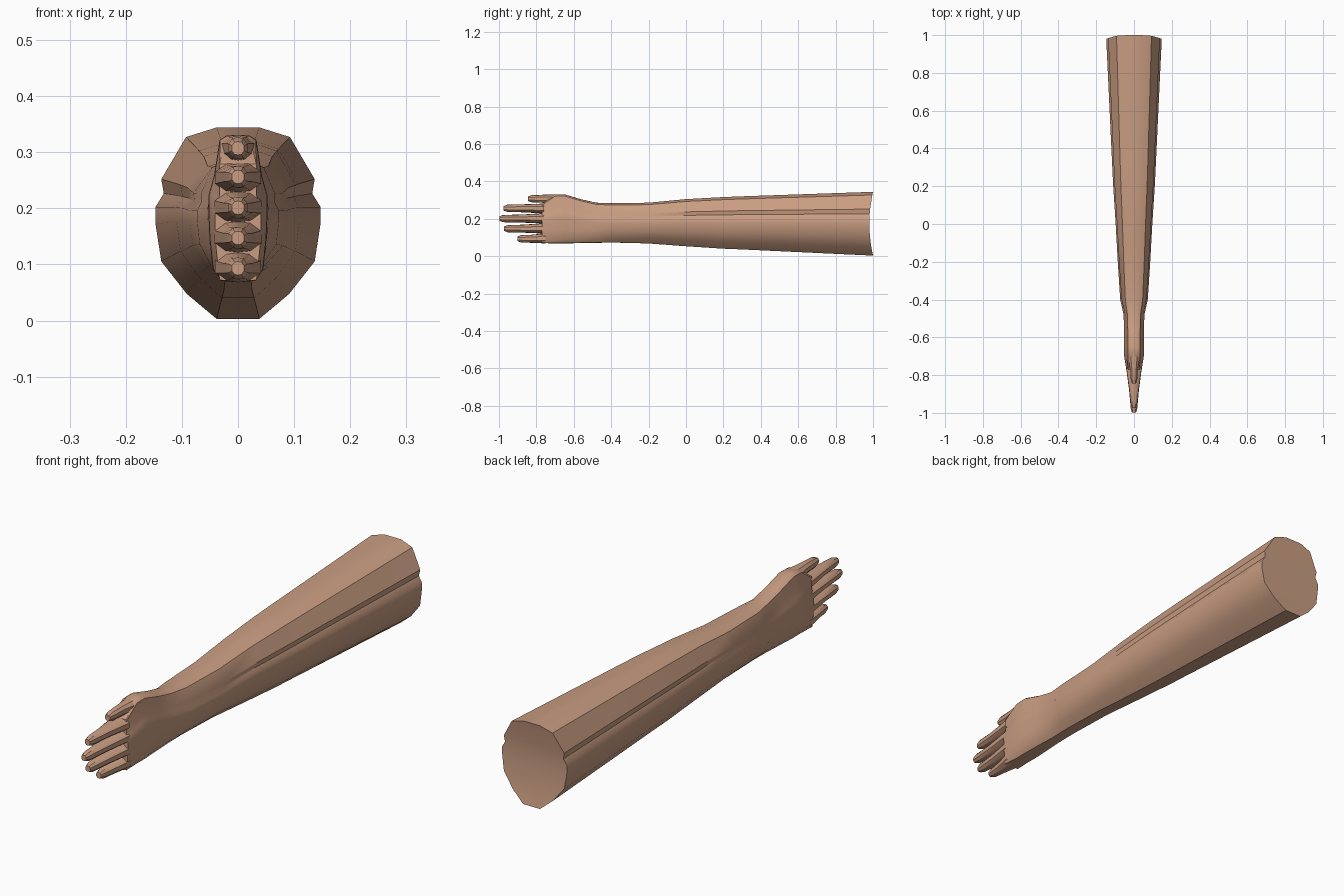
import bpy, bmesh

if "Cube" in bpy.data.objects:
    bpy.data.objects.remove(bpy.data.objects["Cube"])

skin = bpy.data.materials.new("skin")
skin.diffuse_color = (0.59, 0.34, 0.225, 1)
skin.use_nodes = True
skin.node_tree.nodes["Principled BSDF"].inputs["Base Color"].default_value = skin.diffuse_color

# Half cross-sections from top to bottom: (side, height) from -1 to 1
ARM = [(0, 1), (.26, 1), (.63, .9), (.93, .46), (.90, .31), (1, .17),
       (1, -.01), (.93, -.4), (.62, -.74), (.26, -1), (0, -1)]
PALM = [(0, 1), (.4, .99), (.62, .93), (.8, .46), (.9, .31), (1, .17),
        (1, -.01), (.96, -.4), (.85, -.82), (.55, -.98), (0, -1)]
FINGER = [(0, 1), (.55, .9), (1, .4), (1, -.4), (.55, -.9), (0, -1)]


def blend(a, b, t):
    return [(p[0] + (q[0] - p[0]) * t, p[1] + (q[1] - p[1]) * t) for p, q in zip(a, b)]


def ring(bm, half, y, width, bottom, top, bow=0.0):
    """One mirrored cross-section; bow pushes its top and bottom along y."""
    full = half + [(-u, v) for u, v in half[-2:0:-1]]
    mid, h = (top + bottom) / 2, (top - bottom) / 2
    return [bm.verts.new((u * width, y + bow * v * v, mid + v * h)) for u, v in full]


def bridge(bm, a, b):
    n = len(a)
    for i in range(n):
        j = (i + 1) % n
        bm.faces.new((a[i], a[j], b[j], b[i]))


def ladder_cap(bm, r):
    """Close a ring with strips running from side to side."""
    n = len(r)
    half = n // 2
    bm.faces.new((r[0], r[1], r[n - 1]))
    for i in range(1, half - 1):
        bm.faces.new((r[i], r[i + 1], r[n - i - 1], r[n - i]))
    bm.faces.new((r[half - 1], r[half], r[half + 1]))


def finish(bm, name):
    bmesh.ops.recalc_face_normals(bm, faces=bm.faces)
    me = bpy.data.meshes.new(name)
    bm.to_mesh(me)
    bm.free()
    me.materials.append(skin)
    ob = bpy.data.objects.new(name, me)
    bpy.context.collection.objects.link(ob)
    bpy.ops.object.select_all(action='DESELECT')
    ob.select_set(True)
    bpy.context.view_layer.objects.active = ob
    bpy.ops.object.shade_smooth_by_angle(angle=0.6)
    return ob


# Forearm, wrist and palm: y, half width, bottom, top, share of palm shape
stations = [
    (.98, .147, .003, .344, 0), (.3, .115, .036, .320, 0), (.2, .110, .040, .316, 0),
    (0, .097, .053, .305, 0), (-.2, .086, .068, .286, .05), (-.4, .073, .073, .283, .2),
    (-.48, .055, .071, .286, .5), (-.56, .053, .070, .304, .8), (-.65, .053, .068, .331, 1),
    (-.70, .052, .068, .330, 1), (-.77, .041, .070, .280, 1)]
bm = bmesh.new()
prev = None
for k, (y, w, lo, hi, t) in enumerate(stations):
    half = blend(ARM, PALM, t)
    if k == len(stations) - 1:      # squarer knuckle line
        half = [(u if i in (0, 10) else max(u, .8), v) for i, (u, v) in enumerate(half)]
    r = ring(bm, half, y, w, lo, hi, .02 if k == 0 else 0)
    if prev:
        bridge(bm, prev, r)
    else:
        ladder_cap(bm, r)
    prev = r
ladder_cap(bm, prev)
finish(bm, "forearm_and_palm")

# Digits: root y, root half width, root bottom/top, tip y, tip centre height
digits = {
    "thumb": (-.68, .034, .278, .331, -.845, .307),
    "index_finger": (-.76, .041, .228, .281, -.975, .256),
    "middle_finger": (-.76, .042, .175, .230, -.998, .201),
    "ring_finger": (-.76, .042, .121, .177, -.972, .147),
    "little_finger": (-.75, .041, .068, .123, -.902, .093)}
for name, (y0, w, lo, hi, y1, zc) in digits.items():
    bm = bmesh.new()
    span = y1 - y0
    rows = [(y0, w, lo, hi),
            (y0 + span * .5, w * .62, zc - .0215, zc + .0215),
            (y1 + .02, .017, zc - .0195, zc + .0195),
            (y1, .011, zc - .012, zc + .012)]
    prev = None
    for row in rows:
        r = ring(bm, FINGER, *row)
        if prev:
            bridge(bm, prev, r)
        prev = r
    ladder_cap(bm, prev)
    finish(bm, name)
